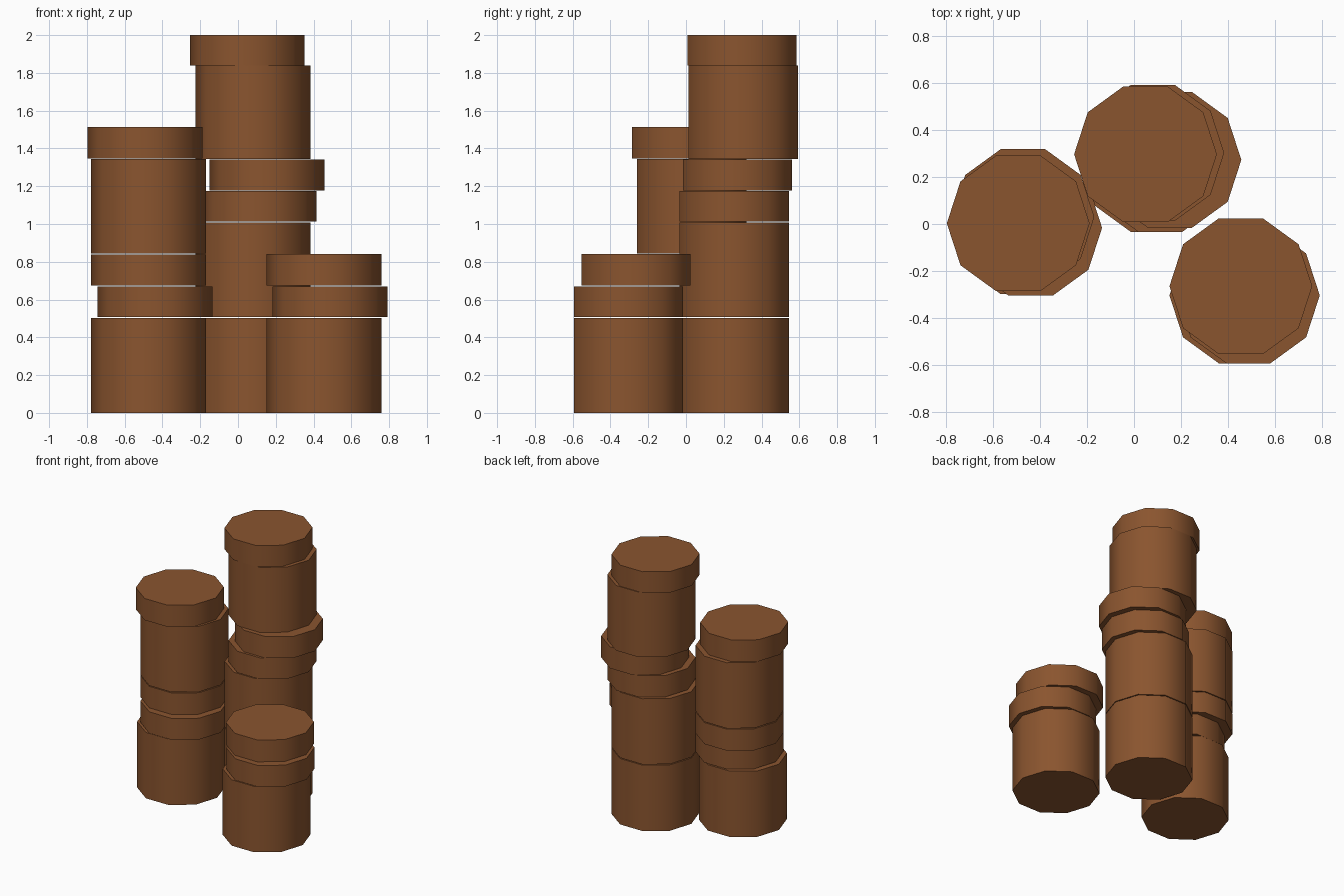
import bpy, math

# one brown material for every piece
brown = bpy.data.materials.new("warm brown")
brown.diffuse_color = (0.255, 0.09, 0.028, 1)
RADIUS = 0.304


def disc(name, x, y, z0, z1):
    """Ten-sided disc with a corner on the x axis, from z0 to z1."""
    bpy.ops.mesh.primitive_cylinder_add(
        vertices=10, radius=RADIUS, depth=z1 - z0,
        location=(x, y, (z0 + z1) / 2), rotation=(0, 0, math.radians(18)))
    ob = bpy.context.object
    ob.name = name
    ob.data.materials.append(brown)
    bpy.ops.object.shade_smooth_by_angle(angle=math.radians(40))


# each stack, bottom to top: x, y, bottom, top
stacks = {
    "left_stack": [
        (-0.473, -0.01, 0.0, 0.502), (-0.440, -0.016, 0.507, 0.670),
        (-0.473, 0.03, 0.674, 0.838), (-0.473, 0.03, 0.844, 1.344),
        (-0.493, 0.003, 1.348, 1.513)],
    "middle_stack": [
        (0.08, 0.256, 0.0, 0.502), (0.08, 0.256, 0.508, 1.008),
        (0.112, 0.256, 1.013, 1.176), (0.153, 0.273, 1.177, 1.341),
        (0.08, 0.303, 1.343, 1.839), (0.049, 0.297, 1.839, 2.0)],
    "right_stack": [
        (0.455, -0.304, 0.0, 0.502), (0.487, -0.304, 0.507, 0.670),
        (0.455, -0.265, 0.674, 0.841)],
}
for stack, pieces in stacks.items():
    for i, p in enumerate(pieces):
        disc(f"{stack}_disc_{i + 1}", *p)
